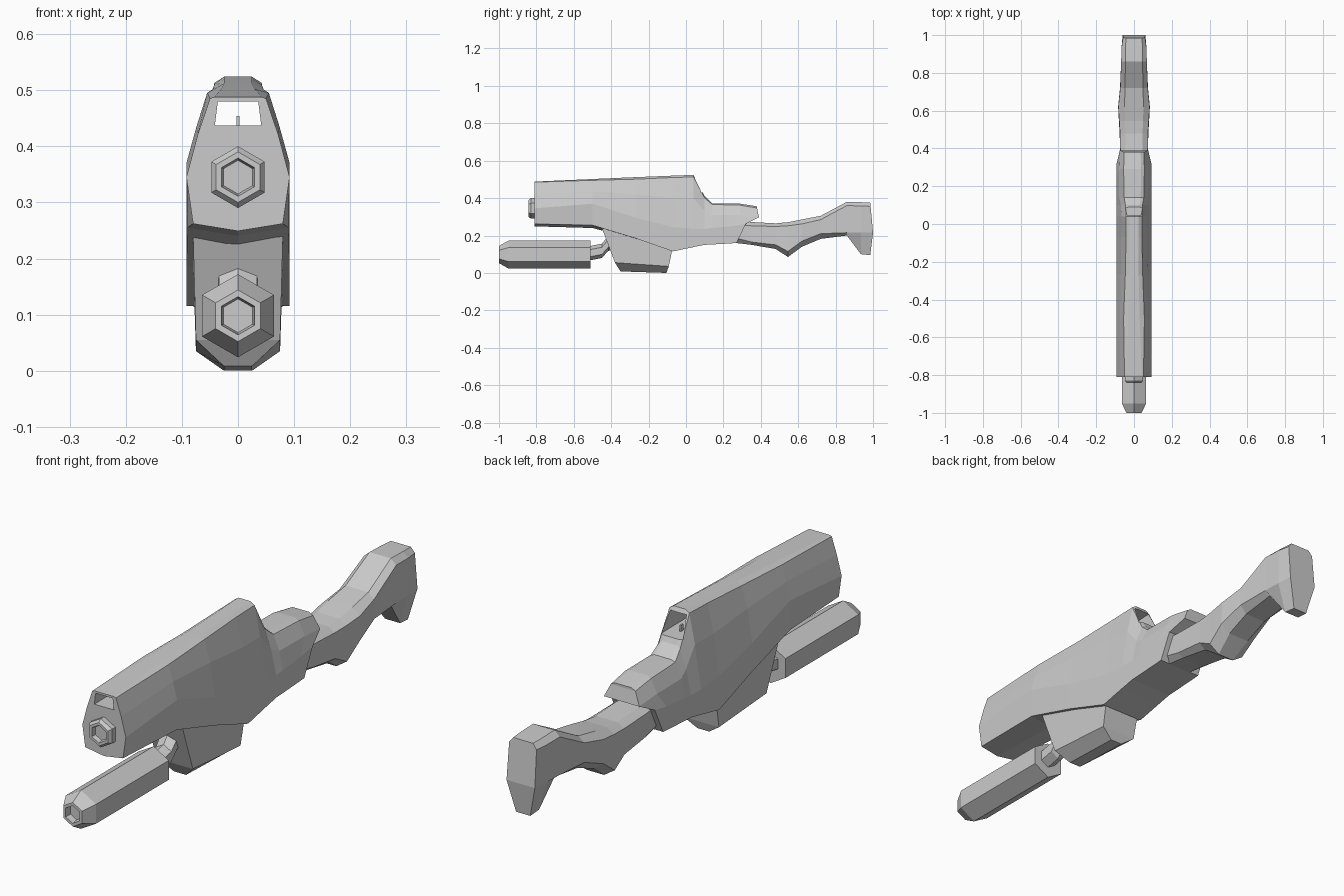
import bpy, bmesh


def loft(name, rings):
    """Skin mirrored half-sections. A ring is a list of (x, y, z) from top to bottom."""
    bm = bmesh.new()
    loops = []
    for half in rings:
        right = [bm.verts.new(p) for p in half]
        left = [bm.verts.new((-x, y, z)) for x, y, z in half]
        loops.append(right + left[::-1])
    n = len(loops[0])
    for a, b in zip(loops, loops[1:]):
        for i in range(n):
            j = (i + 1) % n
            bm.faces.new((a[i], a[j], b[j], b[i]))
    for ring in (loops[0], loops[-1]):          # caps as strips across x
        for i in range(n // 2 - 1):
            bm.faces.new((ring[i], ring[i + 1], ring[n - 2 - i], ring[n - 1 - i]))
    bmesh.ops.remove_doubles(bm, verts=bm.verts, dist=1e-4)
    bmesh.ops.recalc_face_normals(bm, faces=bm.faces)
    mesh = bpy.data.meshes.new(name)
    bm.to_mesh(mesh)
    bm.free()
    obj = bpy.data.objects.new(name, mesh)
    bpy.context.collection.objects.link(obj)
    return obj


def section(y, *pts):
    """Half-section at y; a point is (x, z) or (x, z, y offset)."""
    return [(p[0], y + (p[2] if len(p) > 2 else 0), p[1]) for p in pts]


def hexagon(y, z, r):
    return section(y, (0, z + r), (.866 * r, z + r / 2), (.866 * r, z - r / 2), (0, z - r))


# Main receiver shell with sight hood and overhanging rear cap
body = loft("receiver", [
    section(-.81, (.042, .488), (.05, .485), (.072, .42), (.092, .345), (.08, .262), (0, .249)),
    section(-.50, (.03, .502), (.055, .495), (.074, .435), (.092, .37), (.09, .255), (0, .24)),
    section(-.27, (.025, .512), (.046, .501), (.071, .42), (.092, .295), (.092, .185), (0, .18)),
    section(-.07, (.025, .52), (.042, .51), (.068, .40), (.092, .245), (.092, .115), (0, .115)),
    section(.04, (.025, .524), (.042, .513), (.066, .40), (.092, .235), (.092, .138), (0, .138)),
    section(.10, (.03, .41), (.045, .40), (.07, .33), (.092, .235), (.092, .15), (0, .15)),
    section(.14, (.035, .372), (.052, .366), (.078, .31), (.092, .24), (.092, .152), (0, .152)),
    section(.29, (.038, .37), (.055, .362), (.08, .31), (.092, .25, -.04), (.092, .156, -.08), (0, .156, -.08)),
    section(.38, (.035, .356), (.052, .347), (.075, .298, .01), (.092, .262, -.06), (.092, .16, -.11), (0, .16, -.11)),
])

# Sight tunnel through the hood
cutter = loft("tunnel_cutter", [
    section(-.90, (.036, .478), (.041, .437)),
    section(-.50, (.036, .487), (.043, .436)),
    section(.04, (.034, .508), (.046, .43)),
    section(.15, (.034, .512), (.046, .428)),
])
cutter.hide_render = True
mod = body.modifiers.new("tunnel", 'BOOLEAN')
mod.operation = 'DIFFERENCE'
mod.solver = 'EXACT'
mod.object = cutter
bpy.context.view_layer.objects.active = body
bpy.ops.object.modifier_apply(modifier=mod.name)
bpy.data.objects.remove(cutter)

# Small sight post inside the tunnel
loft("sight_post", [section(y, (.003, .454), (.003, .425)) for y in (.02, .035)])

# Upper muzzle: stepped hexagon with a recess
loft("upper_muzzle", [hexagon(y, .345, r) for y, r in (
    (-.78, .055), (-.83, .055), (-.842, .045), (-.842, .034), (-.825, .03))])

# Lower barrel with chamfered nose and recessed bore
loft("lower_barrel", [hexagon(y, .098, r) for y, r in (
    (-.51, .074), (-.95, .074), (-1.0, .046), (-1.0, .034), (-.975, .03))])

# Bent neck joining the lower barrel to the lower housing
loft("barrel_neck", [hexagon(-.53, .102, .038), hexagon(-.45, .118, .038),
                     hexagon(-.415, .158, .04), hexagon(-.33, .17, .04)])

# Lower housing: tapered block, wide at the top with a chamfered keel
loft("lower_housing", [[(w, y0, z0), (w, y1, z1)] for w, y0, y1, z0, z1 in (
    (.08, -.45, -.06, .24, .19), (.075, -.38, -.092, .055, .035), (.025, -.35, -.105, .008, 0))])

# Stock with grip bulge and hooked butt
loft("stock", [
    section(.25, (.045, .28), (.07, .26), (.07, .19), (.05, .162)),
    section(.35, (.045, .272), (.072, .252), (.073, .165), (.05, .15)),
    section(.48, (.045, .265), (.074, .248), (.076, .15), (.05, .128)),
    section(.545, (.048, .271), (.078, .252), (.08, .115), (.035, .085)),
    section(.62, (.05, .286), (.083, .262), (.084, .17), (.045, .14)),
    section(.72, (.048, .305), (.073, .285), (.074, .21), (.045, .182)),
    section(.86, (.045, .38), (.068, .36), (.068, .215), (.045, .2)),
    section(.935, (.045, .378), (.066, .358), (.066, .215), (.032, .1)),
    section(.985, (.042, .376), (.058, .356, .002), (.06, .215, .015), (.03, .095)),
])
